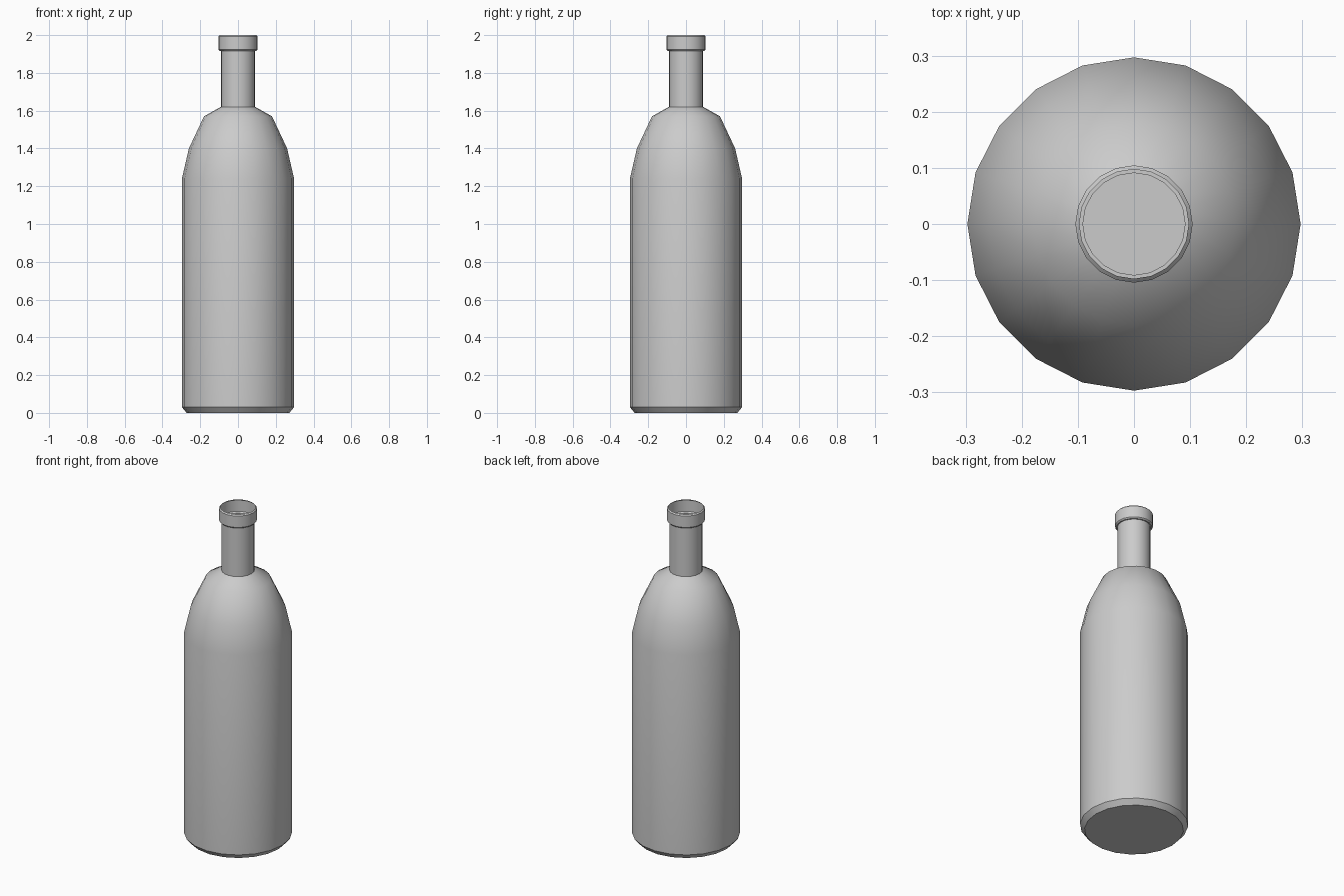
import bpy, bmesh, math

if "Cube" in bpy.data.objects:
    bpy.data.objects.remove(bpy.data.objects["Cube"])

SIDES = 20

# Bottle outline (radius, height): base, body, shoulder, neck, open lip
profile = [
    (0.272, 0.0), (0.297, 0.03),
    (0.297, 1.24), (0.26, 1.40), (0.18, 1.57),
    (0.091, 1.62), (0.091, 1.917),
    (0.098, 1.917), (0.1045, 1.924), (0.1045, 1.993), (0.0975, 2.0),
]

bm = bmesh.new()
rings = [
    [bm.verts.new((r * math.cos(2 * math.pi * i / SIDES),
                   r * math.sin(2 * math.pi * i / SIDES), z)) for i in range(SIDES)]
    for r, z in profile
]

# Flat base and side walls
bm.faces.new(list(reversed(rings[0])))
for low, high in zip(rings, rings[1:]):
    for i in range(SIDES):
        j = (i + 1) % SIDES
        bm.faces.new((low[i], low[j], high[j], high[i]))

mesh = bpy.data.meshes.new("bottle")
bm.to_mesh(mesh)
bm.free()
bottle = bpy.data.objects.new("bottle", mesh)
bpy.context.collection.objects.link(bottle)

# Smooth curved body, crisp base, neck and lip edges
bpy.context.view_layer.objects.active = bottle
bottle.select_set(True)
bpy.ops.object.shade_smooth_by_angle(angle=math.radians(38))
